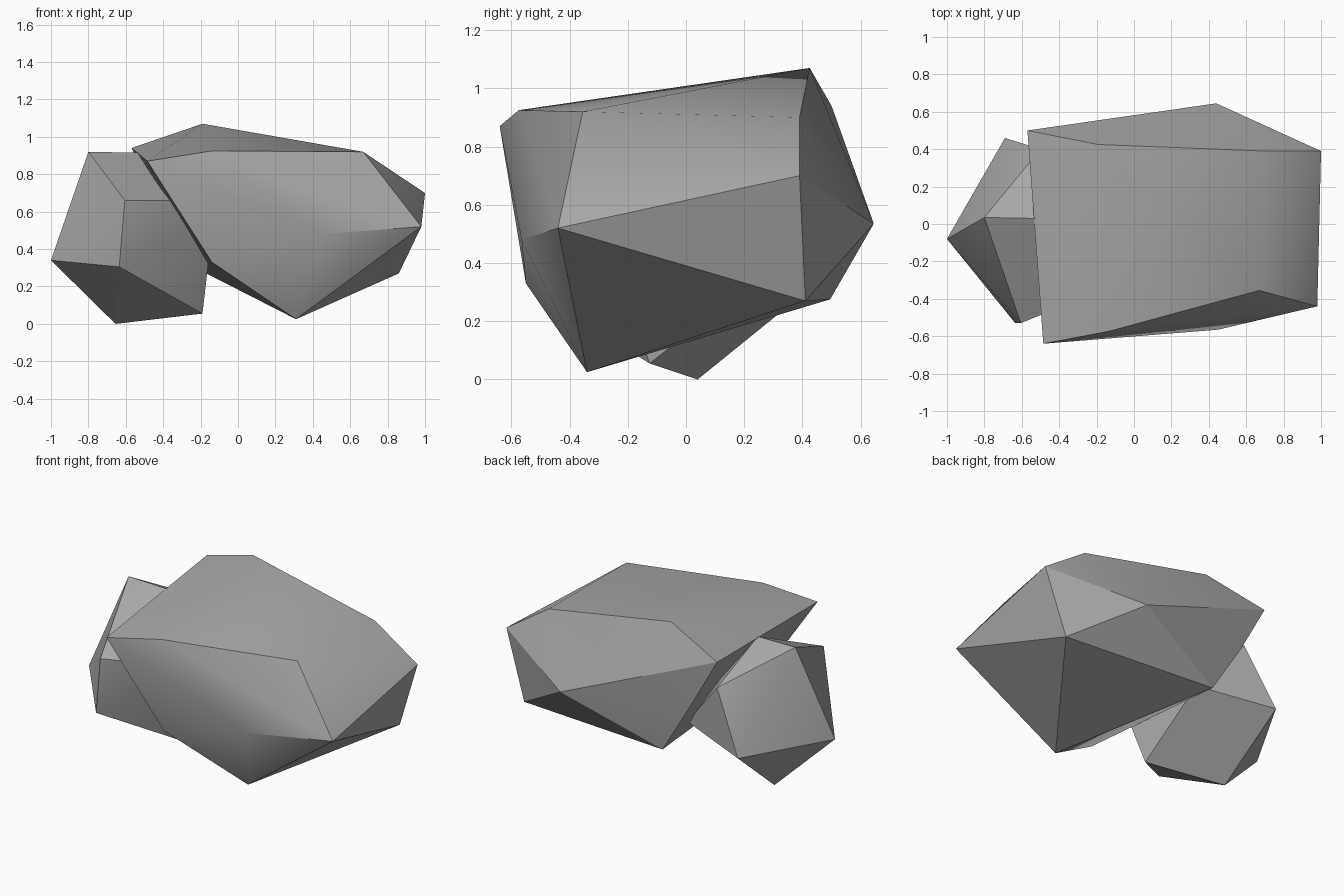
import bpy, bmesh
from math import radians

cube = bpy.data.objects.get("Cube")
if cube:
    bpy.data.objects.remove(cube, do_unlink=True)

# Single stone colour
stone = bpy.data.materials.new("grey_stone")
stone.use_nodes = True
GREY = (0.4, 0.4, 0.4, 1)
stone.diffuse_color = GREY
bsdf = next(n for n in stone.node_tree.nodes if n.type == "BSDF_PRINCIPLED")
bsdf.inputs["Base Color"].default_value = GREY
bsdf.inputs["Roughness"].default_value = 0.9


def rock(name, corners):
    """Chiselled stone: the hull around a few corner points."""
    bm = bmesh.new()
    for corner in corners:
        bm.verts.new(corner)
    hull = bmesh.ops.convex_hull(bm, input=bm.verts[:])
    loose = {v for v in hull["geom_interior"] + hull["geom_unused"]
             if isinstance(v, bmesh.types.BMVert)}
    bmesh.ops.delete(bm, geom=list(loose), context="VERTS")
    bmesh.ops.dissolve_limit(bm, angle_limit=radians(2),
                             verts=bm.verts[:], edges=bm.edges[:])
    bmesh.ops.recalc_face_normals(bm, faces=bm.faces[:])
    mesh = bpy.data.meshes.new(name)
    bm.to_mesh(mesh)
    bm.free()
    mesh.materials.append(stone)
    obj = bpy.data.objects.new(name, mesh)
    bpy.context.collection.objects.link(obj)
    bpy.ops.object.select_all(action="DESELECT")
    obj.select_set(True)
    bpy.context.view_layer.objects.active = obj
    bpy.ops.object.shade_smooth_by_angle(angle=radians(30))
    return obj


# Large leaning boulder
rock("large_rock", [
    # top rim
    (-0.57, 0.50, 0.94), (-0.19, 0.425, 1.07), (0.70, 0.39, 0.90),
    (0.67, -0.355, 0.92), (-0.14, -0.575, 0.925), (-0.485, -0.64, 0.87),
    # middle
    (1.0, 0.39, 0.70), (0.98, -0.44, 0.52), (0.45, -0.565, 0.48),
    (0.44, 0.645, 0.535), (-0.38, 0.51, 0.60),
    # underside
    (0.86, 0.41, 0.27), (0.31, -0.34, 0.025), (-0.14, -0.55, 0.33),
    (-0.18, 0.495, 0.275),
])

# Small rock tucked under its overhang
rock("small_rock", [
    # top
    (-0.80, 0.035, 0.92), (-0.53, 0.03, 0.915), (-0.50, 0.40, 0.72),
    (-0.605, -0.53, 0.66), (-0.12, -0.33, 0.66),
    # middle
    (-1.0, -0.08, 0.34), (-0.69, 0.46, 0.34), (-0.635, -0.53, 0.305),
    (-0.22, 0.30, 0.39),
    # base
    (-0.655, 0.04, 0.0), (-0.19, -0.125, 0.055),
])
